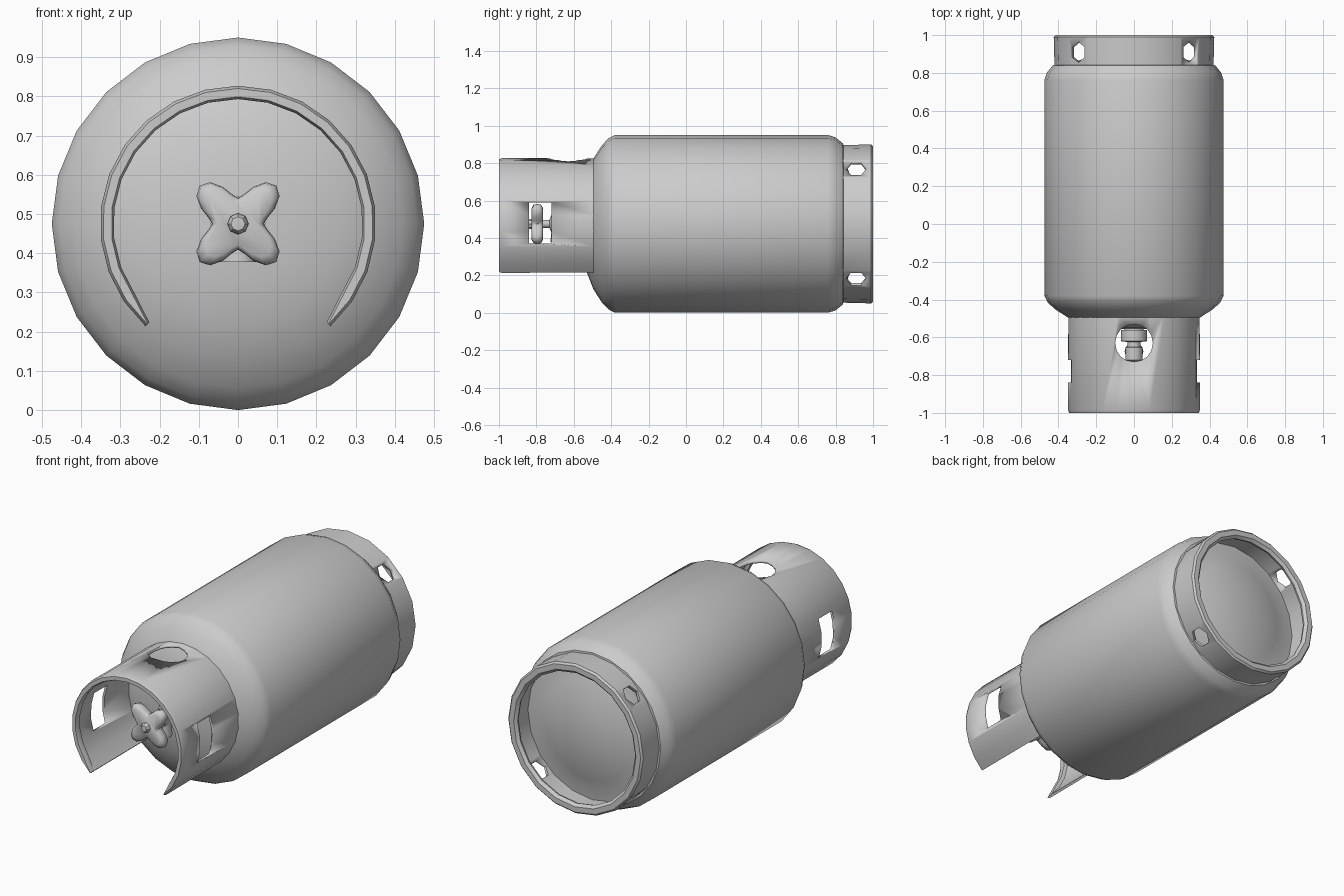
import bpy, bmesh, math
from mathutils import Matrix, Vector

if "Cube" in bpy.data.objects:
    bpy.data.objects.remove(bpy.data.objects["Cube"])

CZ = 0.475  # height of the cylinder axis


def finish(name, bm, angle=35):
    bmesh.ops.remove_doubles(bm, verts=bm.verts, dist=1e-5)
    bmesh.ops.recalc_face_normals(bm, faces=bm.faces)
    me = bpy.data.meshes.new(name)
    bm.to_mesh(me)
    bm.free()
    ob = bpy.data.objects.new(name, me)
    bpy.context.collection.objects.link(ob)
    smooth(ob, angle)
    return ob


def smooth(ob, angle=35):
    bpy.ops.object.select_all(action='DESELECT')
    ob.select_set(True)
    bpy.context.view_layer.objects.active = ob
    bpy.ops.object.shade_smooth_by_angle(angle=math.radians(angle))


def skin(name, sections, wrap, loop, angle=35):
    """Join equal-length sections into a surface; wrap joins last to first,
    loop closes every section on itself."""
    bm = bmesh.new()
    rows = [[bm.verts.new(p) for p in s] for s in sections]
    n, m = len(rows), len(rows[0])
    for i in range(n if wrap else n - 1):
        for j in range(m if loop else m - 1):
            a, b = rows[i], rows[(i + 1) % n]
            k = (j + 1) % m
            bm.faces.new((a[j], b[j], b[k], a[k]))
    if not wrap and loop:
        bm.faces.new(rows[0])
        bm.faces.new(rows[-1])
    return finish(name, bm, angle)


def section(profile, t):
    return [(r * math.cos(t), y, CZ + r * math.sin(t)) for r, y in profile]


def lathe(name, profile, sides, loop=False, angle=35):
    secs = [section(profile, 2 * math.pi * i / sides) for i in range(sides)]
    return skin(name, secs, True, loop, angle)


def cutter(sides, radius, depth, matrix):
    bm = bmesh.new()
    bmesh.ops.create_cone(bm, cap_ends=True, segments=sides, radius1=radius,
                          radius2=radius, depth=depth, matrix=matrix)
    return finish("cutter", bm)


def box(name, size, loc):
    bm = bmesh.new()
    bmesh.ops.create_cube(bm, size=1, matrix=Matrix.Translation(loc)
                          @ Matrix.Diagonal((*size, 1)))
    return finish(name, bm)


def cut(ob, tools):
    for t in tools:
        bpy.ops.object.select_all(action='DESELECT')
        bpy.context.view_layer.objects.active = ob
        ob.select_set(True)
        mod = ob.modifiers.new("cut", 'BOOLEAN')
        mod.operation, mod.solver, mod.object = 'DIFFERENCE', 'EXACT', t
        # keep the cut first so it runs before the smoothing modifier, if any
        bpy.ops.object.modifier_move_to_index(modifier=mod.name, index=0)
        bpy.ops.object.modifier_apply(modifier=mod.name)
        bpy.data.objects.remove(t)


# Tank body with domed ends
lathe("tank_body", [
    (0, -0.56), (0.15, -0.55), (0.26, -0.53), (0.35, -0.495), (0.42, -0.45),
    (0.457, -0.415), (0.475, -0.38), (0.475, 0.76), (0.462, 0.80), (0.43, 0.84),
    (0.34, 0.85), (0.28, 0.87), (0.15, 0.90), (0, 0.91)], 24)

# Foot ring with a rolled lip and four hexagonal holes
foot = lathe("foot_ring", [
    (0.42, 0.80), (0.425, 0.99), (0.415, 1.0), (0.385, 1.0), (0.37, 0.985),
    (0.375, 0.97), (0.405, 0.97), (0.405, 0.80)], 20, loop=True)
cut(foot, [cutter(6, 0.055, 2, Matrix.Translation((0, 0.91, CZ))
                  @ Matrix.Rotation(math.radians(a), 4, 'Y')) for a in (45, -45)])

# Valve guard collar, open below, its lip fading out at the two ends
secs = []
a0, a1, n = -48, 228, 20
for i in range(n + 1):
    lip = 0.338 if i in (0, n) else 0.318
    prof = [(0.35, -0.48), (0.352, -0.985), (0.345, -1.0), (lip + 0.006, -1.0),
            (lip, -0.985), (lip + 0.002, -0.965), (0.338, -0.96), (0.338, -0.48)]
    secs.append(section(prof, math.radians(a0 + (a1 - a0) * i / n)))
collar = skin("valve_guard", secs, False, True)
cut(collar, [
    box("cutter", (2, 0.12, 0.22), Vector((0, -0.78, 0.48))),
    cutter(16, 0.1, 0.4, Matrix.Translation((0, -0.63, CZ + 0.36)))])

# Valve body: base nut, neck, chest and stem
lathe("valve_body", [
    (0, -0.53), (0.05, -0.53), (0.05, -0.56), (0.07, -0.56), (0.07, -0.62),
    (0.035, -0.625), (0.035, -0.65), (0.046, -0.655), (0.046, -0.72),
    (0.022, -0.73), (0.022, -0.79), (0, -0.79)], 12)

# Outlet stub pointing down
bm = bmesh.new()
bmesh.ops.create_cone(bm, cap_ends=True, segments=12, radius1=0.05, radius2=0.04,
                      depth=0.1, matrix=Matrix.Translation((0, -0.675, 0.427)))
finish("valve_outlet", bm)

# Four-lobed handwheel and its hub
rings = []
for y, s in ((-0.825, 0.8), (-0.815, 0.97), (-0.795, 1), (-0.775, 0.97), (-0.765, 0.8)):
    ring = []
    for i in range(32):
        t = 2 * math.pi * i / 32
        r = s * (0.102 - 0.036 * math.cos(4 * t))
        ring.append((r * math.cos(t), y, CZ + r * math.sin(t)))
    rings.append(ring)
skin("handwheel", rings, False, True, 60)
lathe("handwheel_hub", [(0, -0.85), (0.018, -0.848), (0.027, -0.835), (0.027, -0.80)], 8)
